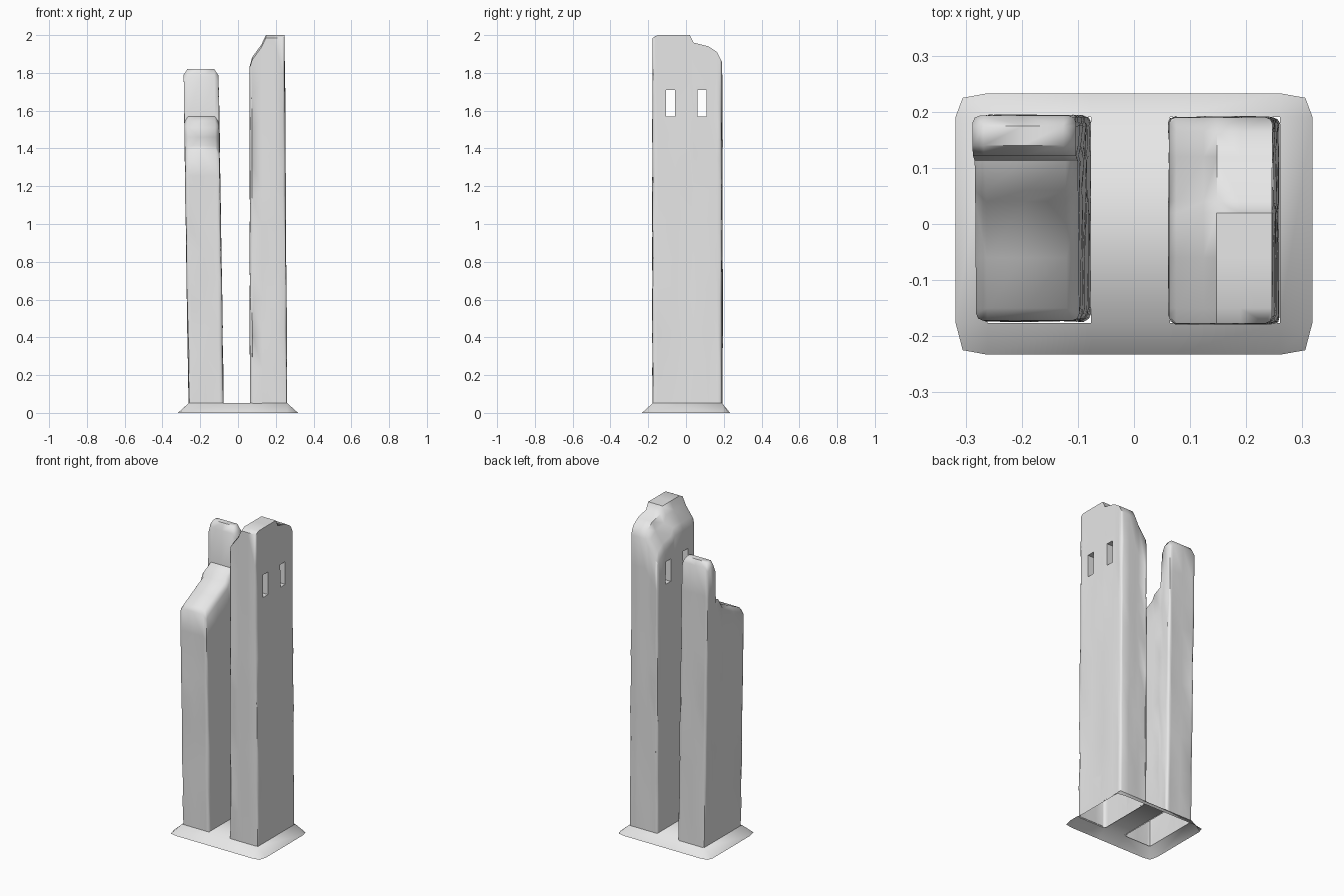
import bpy, bmesh, random
from mathutils import Vector

random.seed(4)
cube = bpy.data.objects.get("Cube")
if cube:
    bpy.data.objects.remove(cube)

stone = bpy.data.materials.new("pale_grey_stone")
stone.use_nodes = True
stone.diffuse_color = (0.8, 0.8, 0.8, 1)
stone.node_tree.nodes["Principled BSDF"].inputs["Base Color"].default_value = (0.8, 0.8, 0.8, 1)


def lerp_table(points, t):
    """Piecewise linear lookup through (t, value) points."""
    if t <= points[0][0]:
        return points[0][1]
    for (a, va), (b, vb) in zip(points, points[1:]):
        if t <= b:
            return va + (vb - va) * (t - a) / (b - a)
    return points[-1][1]


def cut(bm, axis, positions):
    normal = Vector([float(i == axis) for i in range(3)])
    for p in positions:
        bmesh.ops.bisect_plane(bm, geom=bm.verts[:] + bm.edges[:] + bm.faces[:],
                               plane_co=normal * p, plane_no=normal, dist=1e-5)


def finish(name, bm):
    mesh = bpy.data.meshes.new(name)
    bm.to_mesh(mesh)
    bm.free()
    obj = bpy.data.objects.new(name, mesh)
    bpy.context.collection.objects.link(obj)
    mesh.materials.append(stone)
    return obj


def activate(obj):
    bpy.ops.object.select_all(action='DESELECT')
    obj.select_set(True)
    bpy.context.view_layer.objects.active = obj


def smooth(obj):
    activate(obj)
    bpy.ops.object.shade_smooth_by_angle(angle=1.0)


FLOOR = 0.045


def tower(name, x0, x1, y0, y1, xs, ys, height, lean):
    """Weathered block: a sliced box whose top follows a height rule."""
    bm = bmesh.new()
    bmesh.ops.create_cube(bm, size=1)
    for v in bm.verts:
        v.co = ((x0 + x1) / 2 + v.co.x * (x1 - x0),
                (y0 + y1) / 2 + v.co.y * (y1 - y0), v.co.z + 0.5)
    upright = [e for e in bm.edges if abs(e.verts[0].co.z - e.verts[1].co.z) > 0.5]
    bmesh.ops.bevel(bm, geom=upright, offset=0.012, segments=2, profile=0.5, affect='EDGES')
    cut(bm, 0, xs)
    cut(bm, 1, ys)
    cut(bm, 2, [i / 10 for i in range(1, 10)])
    for v in bm.verts:
        x, y, t = v.co
        z = FLOOR + t * (height(x, y) - FLOOR)
        v.co = (x + lean(x, z), y, z)
        if 0.05 < t < 0.95:
            v.co += Vector((random.uniform(-1, 1), random.uniform(-1, 1), 0)) * 0.0025
    bmesh.ops.triangulate(bm, faces=[f for f in bm.faces if f.normal.z > 0.2])
    bmesh.ops.recalc_face_normals(bm, faces=bm.faces)
    return finish(name, bm)


def carve(obj, centre, size, sides=4):
    """Cut an opening running along x, then drop the cutter."""
    bm = bmesh.new()
    if sides == 4:
        bmesh.ops.create_cube(bm, size=1)
    else:
        bmesh.ops.create_cone(bm, cap_ends=True, segments=sides, radius1=0.5, radius2=0.5, depth=1)
        for v in bm.verts:
            v.co = (v.co.z, v.co.x, v.co.y)
        bmesh.ops.recalc_face_normals(bm, faces=bm.faces)
    for v in bm.verts:
        v.co = Vector(centre) + v.co * Vector(size)
    cutter = finish("cutter", bm)
    cutter.hide_render = True
    activate(obj)
    mod = obj.modifiers.new("opening", 'BOOLEAN')
    mod.operation = 'DIFFERENCE'
    mod.solver = 'EXACT'
    mod.object = cutter
    bpy.ops.object.modifier_apply(modifier=mod.name)
    bpy.data.objects.remove(cutter)


def open_bottom(obj):
    bm = bmesh.new()
    bm.from_mesh(obj.data)
    under = [f for f in bm.faces if f.calc_center_median().z < FLOOR + 0.002]
    bmesh.ops.delete(bm, geom=under, context='FACES')
    bm.to_mesh(obj.data)
    bm.free()


# Tall tower with a peaked, broken top
def tall_height(x, y):
    across = [(0.06, 1.82), (0.075, 1.88), (0.13, 1.95), (0.155, 2.0), (0.26, 2.0)]
    along = [(-0.175, 0.015), (-0.15, 0), (0.02, 0), (0.04, 0.04), (0.12, 0.06), (0.165, 0.09), (0.19, 0.14)]
    return lerp_table(across, x) - lerp_table(along, y)


tall = tower("tall_tower", 0.064, 0.26, -0.177, 0.19,
             [0.078, 0.13, 0.155, 0.2], [-0.15, -0.06, 0.02, 0.04, 0.12, 0.165],
             tall_height, lambda x, z: -0.007 * z * (x - 0.03) / 0.23)
for y in (-0.083, 0.085):
    carve(tall, (0.16, y, 1.64), (0.4, 0.048, 0.14))


# Short tower with a sloping roof and a raised rear block
def short_height(x, y):
    slope = [(-0.172, 1.39), (-0.15, 1.415), (0.04, 1.51), (0.06, 1.545), (0.112, 1.57),
             (0.122, 1.78), (0.14, 1.82), (0.175, 1.82), (0.193, 1.79)]
    edge = min(x + 0.26, -0.078 - x)
    return lerp_table(slope, y) - 0.03 * max(0, 1 - edge / 0.02)


short = tower("short_tower", -0.26, -0.076, -0.172, 0.193,
              [-0.24, -0.17, -0.098], [-0.15, -0.06, 0.04, 0.06, 0.112, 0.122, 0.14, 0.175],
              short_height, lambda x, z: -0.0155 * z)

# Small drain holes in both side walls of each tower
for obj, walls in ((tall, (0.065, 0.26)), (short, (-0.263, -0.079))):
    for x in walls:
        carve(obj, (x, 0.01, 0.2), (0.09, 0.05, 0.045), 7)
    open_bottom(obj)
    smooth(obj)

# Flared foot joining the towers
bm = bmesh.new()
bmesh.ops.create_grid(bm, x_segments=1, y_segments=1, size=1)
for v in bm.verts:
    v.co = (v.co.x * 0.318, v.co.y * 0.233, 0)
cut(bm, 0, [-0.261, -0.077, 0.064, 0.26])
cut(bm, 1, [-0.176, 0.191])
wells = []
for f in bm.faces:
    c = f.calc_center_median()
    if abs(c.y) < 0.1 and (-0.261 < c.x < -0.077 or 0.064 < c.x < 0.26):
        wells.append(f)
bmesh.ops.delete(bm, geom=wells, context='FACES')
for v in bm.verts:
    if abs(v.co.x) < 0.3 and abs(v.co.y) < 0.22:
        v.co.z = 0.052
    elif abs(v.co.x) > 0.3 and abs(v.co.y) > 0.22:
        v.co.x *= 0.96
        v.co.y *= 0.965
foot = finish("flared_foot", bm)
smooth(foot)
